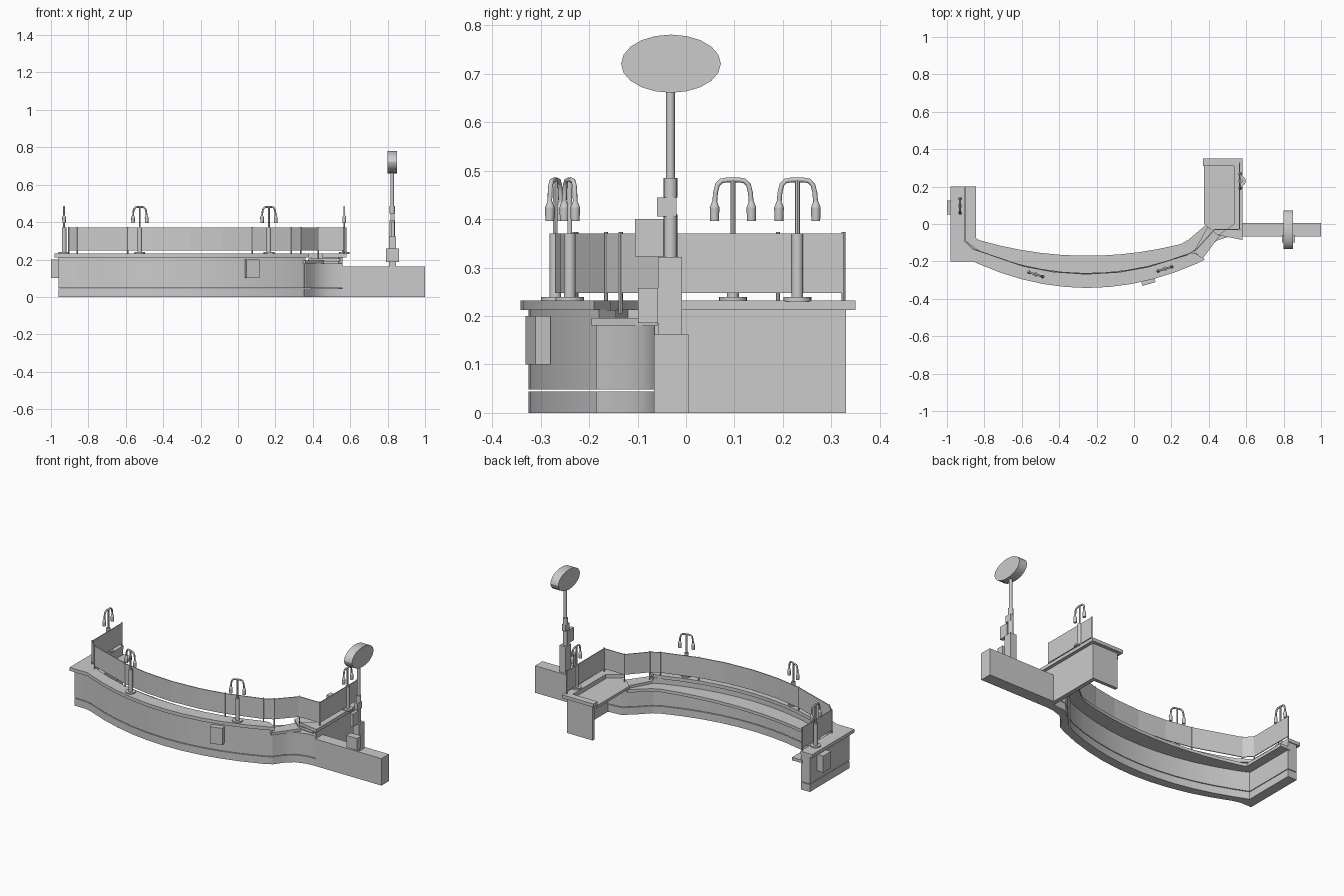
import bpy, bmesh, math
from mathutils import Vector, Matrix

if "Cube" in bpy.data.objects:
    bpy.data.objects.remove(bpy.data.objects["Cube"])


def finish(bm, name, smooth=True):
    bmesh.ops.recalc_face_normals(bm, faces=bm.faces)
    me = bpy.data.meshes.new(name)
    bm.to_mesh(me)
    bm.free()
    ob = bpy.data.objects.new(name, me)
    bpy.context.collection.objects.link(ob)
    if smooth:
        bpy.ops.object.select_all(action='DESELECT')
        ob.select_set(True)
        bpy.context.view_layer.objects.active = ob
        bpy.ops.object.shade_smooth_by_angle(angle=math.radians(30))
    return ob


def prism(name, outline, z0, z1):
    bm = bmesh.new()
    face = bm.faces.new([bm.verts.new((x, y, z0)) for x, y in outline])
    top = bmesh.ops.extrude_face_region(bm, geom=[face])['geom']
    bmesh.ops.translate(bm, vec=(0, 0, z1 - z0),
                        verts=[v for v in top if isinstance(v, bmesh.types.BMVert)])
    return finish(bm, name)


def box(name, x0, x1, y0, y1, z0, z1):
    return prism(name, [(x0, y0), (x1, y0), (x1, y1), (x0, y1)], z0, z1)


def add_cone(bm, x, y, z0, z1, r0, r1=None, n=16):
    bmesh.ops.create_cone(bm, cap_ends=True, segments=n, radius1=r0,
                          radius2=r0 if r1 is None else r1, depth=z1 - z0,
                          matrix=Matrix.Translation((x, y, (z0 + z1) / 2)))


def tube(name, pts, r):
    cu = bpy.data.curves.new(name, 'CURVE')
    cu.dimensions = '3D'
    cu.bevel_depth, cu.bevel_resolution, cu.use_fill_caps = r, 2, True
    sp = cu.splines.new('POLY')
    sp.points.add(len(pts) - 1)
    for p, c in zip(sp.points, pts):
        p.co = (*c, 1)
    ob = bpy.data.objects.new(name, cu)
    bpy.context.collection.objects.link(ob)
    bpy.ops.object.select_all(action='DESELECT')
    ob.select_set(True)
    bpy.context.view_layer.objects.active = ob
    bpy.ops.object.convert(target='MESH')
    return bpy.context.object


def bow(x, y0, k):
    return (x, y0 + k * (x + 0.25) ** 2)


def arc(y0, k, xa, xb, n=10):
    return [bow(xa + (xb - xa) * i / n, y0, k) for i in range(n + 1)]


# Front wall and plinth: left return, curved front, gate bend
wall_out = [(-0.96, 0.195), (-0.96, -0.18), (-0.885, -0.18)] + arc(-0.325, 0.38, -0.84, 0.31) + \
           [(0.36, -0.18)]
wall_in = [(0.32, -0.145)] + arc(-0.27, 0.36, 0.28, -0.82) + [(-0.9, -0.12), (-0.9, 0.195)]
prism("front_wall", wall_out + wall_in, 0.048, 0.212)
prism("front_plinth", wall_out + wall_in, 0.0, 0.044)

# Lower wall bending from the curve to the right unit
gate_wall = [(0.355, -0.185), (0.395, -0.13), (0.44, -0.09), (0.5, -0.07), (0.56, -0.065),
             (0.56, -0.02), (0.45, -0.03), (0.39, -0.08), (0.32, -0.15)]
prism("gate_wall", gate_wall, 0.048, 0.18)
prism("gate_plinth", gate_wall, 0.0, 0.044)
prism("gate_flap", [(0.36, -0.195), (0.46, -0.06), (0.40, -0.005), (0.31, -0.165)], 0.18, 0.196)

# Upper counter along the curve and left return
prism("counter_top", [(-0.98, 0.2), (-0.98, -0.2), (-0.86, -0.2)] +
      arc(-0.342, 0.38, -0.84, 0.34) + [(0.38, -0.19), (0.325, -0.155)] +
      arc(-0.262, 0.36, 0.29, -0.83) + [(-0.9, -0.09), (-0.9, 0.2)], 0.212, 0.232)

# Lower work desk behind the counter
prism("work_desk", [(-0.91, 0.2), (-0.91, -0.11)] + arc(-0.275, 0.36, -0.82, 0.29) +
      [(0.39, -0.08), (0.45, -0.03), (0.39, 0.0), (0.29, -0.085)] +
      arc(-0.17, 0.25, 0.25, -0.83) + [(-0.845, -0.075), (-0.845, 0.2)], 0.162, 0.18)

# Right unit: side wall, end panel, work surface, raised ledge
prism("right_unit_wall", [(0.56, -0.06), (0.56, 0.33), (0.39, 0.33), (0.39, 0.31),
                          (0.535, 0.31), (0.535, -0.03)], 0.0, 0.212)
prism("right_unit_desk", [(0.375, 0.315), (0.375, 0.0), (0.44, -0.055), (0.545, -0.065),
                          (0.545, 0.315)], 0.19, 0.206)
prism("right_unit_ledge", [(0.37, 0.35), (0.37, 0.31), (0.535, 0.31), (0.535, 0.0),
                           (0.45, -0.06), (0.58, -0.085), (0.58, 0.35)], 0.212, 0.232)

# Glass screens with slim posts
screen = [(-0.905, 0.19), (-0.905, -0.09), bow(-0.86, -0.268, 0.36)] + \
         [bow(x, -0.268, 0.36) for x in (-0.59, -0.43, -0.255, -0.08, 0.075, 0.285)] + \
         [(0.335, -0.135), (0.43, -0.03), (0.565, -0.03), (0.565, 0.325)]
unposted = (4, 5, 6)
for i, (a, b) in enumerate(zip(screen, screen[1:])):
    a, b = Vector(a), Vector(b)
    d = (b - a).normalized()
    s = Vector((-d.y, d.x)) * 0.0025
    prism(f"glass_panel_{i}", [a - s, b - s, b + s, a + s], 0.248, 0.37)
for i, (x, y) in enumerate(screen):
    if i not in unposted:
        bm = bmesh.new()
        add_cone(bm, x, y, 0.205 if 0.32 < x < 0.5 else 0.228, 0.373, 0.004, n=8)
        finish(bm, f"glass_post_{i}")


# Twin-headed counter lamps
def lamp(i, x, y, ang):
    c, s = math.cos(ang), math.sin(ang)
    bm = bmesh.new()
    add_cone(bm, x, y, 0.23, 0.239, 0.029, n=20)
    add_cone(bm, x, y, 0.239, 0.37, 0.012)
    add_cone(bm, x, y, 0.37, 0.482, 0.005, n=12)
    for e in (-0.038, 0.038):
        hx, hy = x + c * e, y + s * e
        add_cone(bm, hx, hy, 0.396, 0.424, 0.009, 0.010, 12)
        add_cone(bm, hx, hy, 0.424, 0.437, 0.010, 0.005, 12)
    finish(bm, f"lamp_stand_{i}")
    half = [(-0.038, 0.43), (-0.036, 0.455), (-0.032, 0.471), (-0.024, 0.479), (-0.012, 0.481)]
    prof = half + [(-u, z) for u, z in reversed(half)]
    tube(f"lamp_arm_{i}", [(x + c * u, y + s * u, z) for u, z in prof], 0.005)


for i, l in enumerate([(-0.93, 0.097, math.pi / 2), (-0.525, -0.27, -0.3),
                       (0.165, -0.24, 0.3), (0.568, 0.23, math.pi / 2)]):
    lamp(i, *l)

# Wall-mounted boxes
box("left_wall_box", -1.0, -0.955, 0.05, 0.125, 0.1, 0.2)
prism("front_wall_box", [(0.045, -0.331), (0.115, -0.311), (0.107, -0.28), (0.037, -0.3)], 0.1, 0.2)

# Low barrier wall on the right
box("barrier_wall", 0.56, 1.0, -0.066, 0.005, 0.0, 0.162)

# Sign stand on the barrier
box("stand_column", 0.806, 0.846, -0.058, -0.008, 0.16, 0.322)
box("stand_box", 0.79, 0.86, -0.099, -0.058, 0.186, 0.258)
box("stand_screen", 0.818, 0.838, -0.105, -0.046, 0.323, 0.4)
box("stand_clamp", 0.815, 0.838, -0.06, -0.02, 0.405, 0.445)
bm = bmesh.new()
add_cone(bm, 0.825, -0.032, 0.32, 0.41, 0.014)
add_cone(bm, 0.825, -0.032, 0.445, 0.485, 0.014)
add_cone(bm, 0.825, -0.032, 0.41, 0.67, 0.009)
finish(bm, "stand_pole")
bm = bmesh.new()
bmesh.ops.create_cone(bm, cap_ends=True, segments=20, radius1=1, radius2=1, depth=1,
                      matrix=Matrix.Translation((0.825, -0.031, 0.721)) @
                      Matrix.Diagonal((0.052, 0.103, 0.06, 1)) @
                      Matrix.Rotation(math.pi / 2, 4, 'Y'))
finish(bm, "sign_disc")
